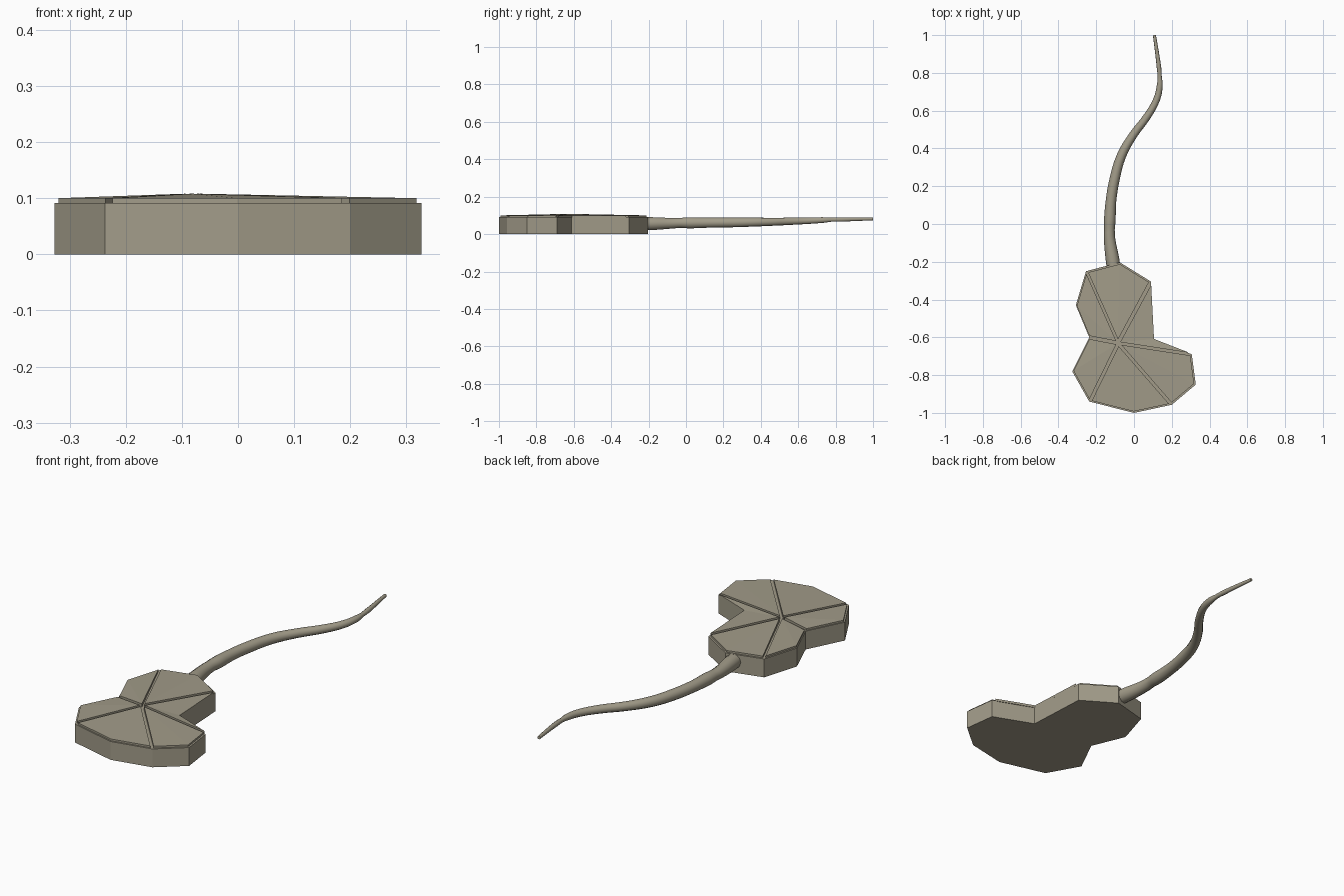
import bpy, bmesh
from mathutils import Vector
from math import radians

if "Cube" in bpy.data.objects:
    bpy.data.objects.remove(bpy.data.objects["Cube"])

mat = bpy.data.materials.new("olive_grey")
mat.diffuse_color = (0.36, 0.33, 0.25, 1)
mat.use_nodes = True
mat.node_tree.nodes["Principled BSDF"].inputs["Base Color"].default_value = mat.diffuse_color


def prism(name, outline, bottom, tops):
    """Closed solid from a plan outline, with a height for each top corner."""
    bm = bmesh.new()
    n = len(outline)
    lo = [bm.verts.new((x, y, bottom)) for x, y in outline]
    hi = [bm.verts.new((x, y, z)) for (x, y), z in zip(outline, tops)]
    bm.faces.new(lo[::-1])
    if n == 4:  # split along the ridge so concave tiles stay valid
        bm.faces.new((hi[0], hi[1], hi[2]))
        bm.faces.new((hi[0], hi[2], hi[3]))
    else:
        bm.faces.new(hi)
    for i in range(n):
        j = (i + 1) % n
        bm.faces.new((lo[i], lo[j], hi[j], hi[i]))
    bmesh.ops.recalc_face_normals(bm, faces=bm.faces)
    me = bpy.data.meshes.new(name)
    bm.to_mesh(me)
    bm.free()
    me.materials.append(mat)
    ob = bpy.data.objects.new(name, me)
    bpy.context.collection.objects.link(ob)
    return ob


# Lobed base slab; even entries are groove corners, counter-clockwise
outline = [(-0.254, -0.25), (-0.308, -0.43), (-0.237, -0.60), (-0.327, -0.78),
           (-0.237, -0.94), (0.0, -1.0), (0.20, -0.957), (0.327, -0.85),
           (0.306, -0.69), (0.106, -0.612), (0.09, -0.305), (-0.075, -0.203)]
prism("base_slab", outline, 0, [0.091] * 12)

# Six slightly raised tiles meeting around the hub
hub = Vector((-0.085, -0.63))
for i in range(0, 12, 2):
    quad = [hub] + [Vector(outline[(i + k) % 12]) for k in range(3)]
    mid = sum(quad, Vector((0, 0))) / 4
    tile = [mid + (p - mid) * 0.935 for p in quad]
    prism(f"top_tile_{i // 2 + 1}", tile, 0.088, [0.108, 0.1, 0.1, 0.1])

# Winding tapered tail: x, y, z, radius
path = [(-0.105, -0.25, 0.056, 0.037), (-0.115, -0.18, 0.056, 0.036),
        (-0.129, -0.08, 0.058, 0.030), (-0.13, -0.03, 0.060, 0.028),
        (-0.128, 0.02, 0.060, 0.031), (-0.122, 0.12, 0.061, 0.028),
        (-0.102, 0.24, 0.062, 0.027), (-0.067, 0.36, 0.064, 0.025),
        (-0.005, 0.47, 0.066, 0.022), (0.07, 0.57, 0.069, 0.020),
        (0.12, 0.66, 0.072, 0.018), (0.136, 0.73, 0.075, 0.016),
        (0.136, 0.78, 0.077, 0.011), (0.132, 0.83, 0.078, 0.012),
        (0.12, 0.92, 0.080, 0.010), (0.108, 1.0, 0.081, 0.008)]
cu = bpy.data.curves.new("tail", "CURVE")
cu.dimensions = "3D"
cu.bevel_depth = 1
cu.bevel_resolution = 3
cu.resolution_u = 4
cu.use_fill_caps = True
sp = cu.splines.new("BEZIER")
sp.bezier_points.add(len(path) - 1)
for bp, (x, y, z, r) in zip(sp.bezier_points, path):
    bp.co = (x, y, z)
    bp.radius = r
    bp.handle_left_type = bp.handle_right_type = "AUTO"
cu.materials.append(mat)
tail = bpy.data.objects.new("tail", cu)
bpy.context.collection.objects.link(tail)
bpy.ops.object.select_all(action="DESELECT")
tail.select_set(True)
bpy.context.view_layer.objects.active = tail
bpy.ops.object.convert(target="MESH")
bpy.ops.object.shade_smooth_by_angle(angle=radians(40))
